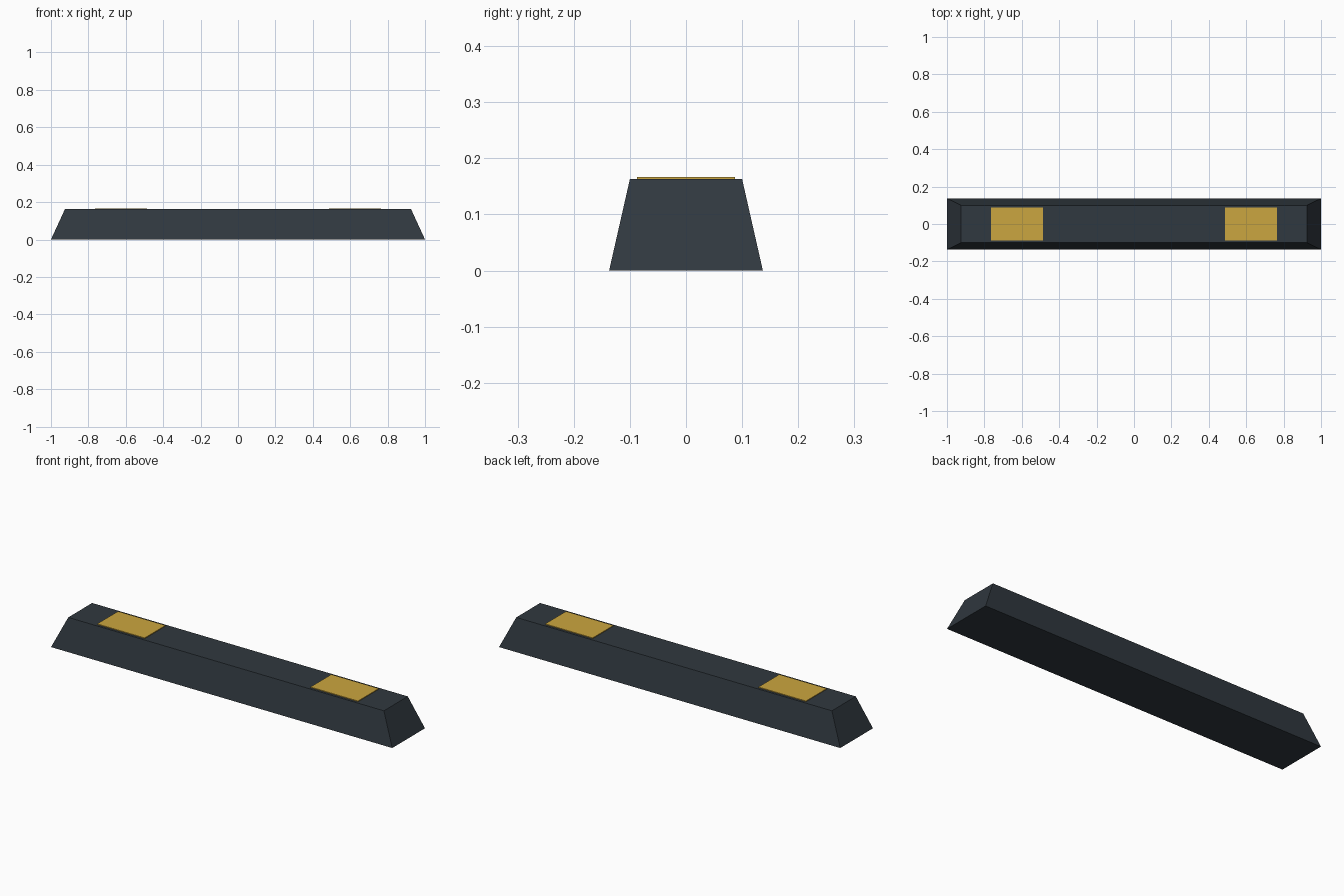
import bpy
import bmesh

cube = bpy.data.objects.get("Cube")
if cube:
    bpy.data.objects.remove(cube, do_unlink=True)


def make_material(name, color):
    mat = bpy.data.materials.new(name)
    mat.use_nodes = True
    mat.diffuse_color = color
    mat.node_tree.nodes["Principled BSDF"].inputs["Base Color"].default_value = color
    return mat


def tapered_block(name, mat, bottom, top, z0, z1, x=0):
    """Box whose half sizes go from bottom (z0) to top (z1)."""
    bm = bmesh.new()
    bmesh.ops.create_cube(bm, size=2)
    for v in bm.verts:
        half, z = (top, z1) if v.co.z > 0 else (bottom, z0)
        v.co = (x + v.co.x * half[0], v.co.y * half[1], z)
    mesh = bpy.data.meshes.new(name)
    bm.to_mesh(mesh)
    bm.free()
    mesh.materials.append(mat)
    obj = bpy.data.objects.new(name, mesh)
    bpy.context.collection.objects.link(obj)
    return obj


slate = make_material("dark_slate", (0.03, 0.04, 0.05, 1))
yellow = make_material("warning_yellow", (0.6, 0.38, 0.05, 1))

# Sloped parking kerb
HEIGHT = 0.163
tapered_block("kerb_body", slate, (1, 0.137), (0.925, 0.1), 0, HEIGHT)

# Yellow marker plates on the top face
plate = (0.139, 0.087)
for side, sign in (("left", 1), ("right", -1)):
    tapered_block(side + "_marker_plate", yellow, plate, plate,
                  HEIGHT - 0.002, HEIGHT + 0.004, sign * 0.625)
